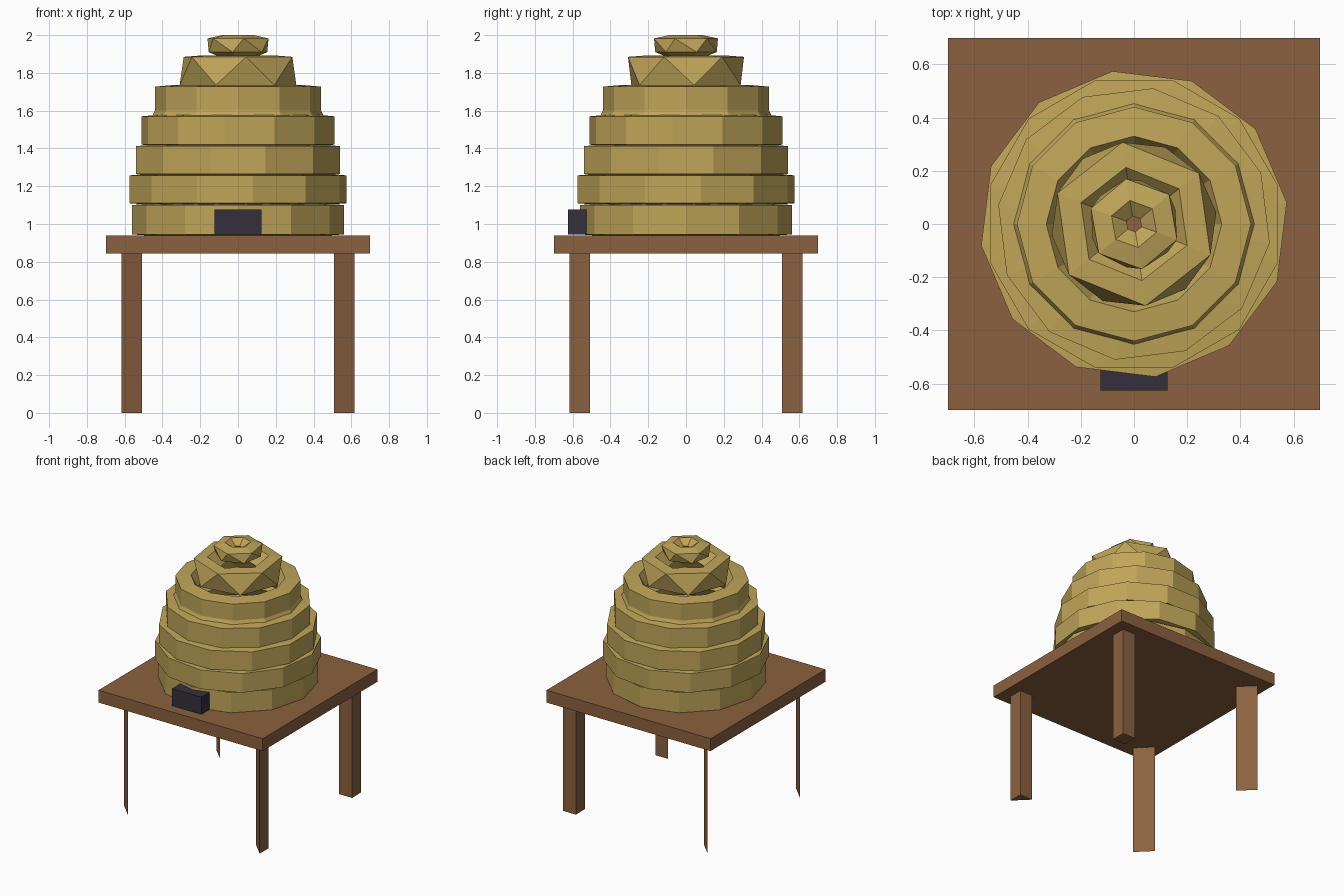
import bpy
from math import cos, sin, radians

if "Cube" in bpy.data.objects:
    bpy.data.objects.remove(bpy.data.objects["Cube"])


def material(name, rgb):
    m = bpy.data.materials.new(name)
    m.diffuse_color = (*rgb, 1)
    m.use_nodes = True
    m.node_tree.nodes["Principled BSDF"].inputs["Base Color"].default_value = m.diffuse_color
    return m


STRAW = material("straw", (0.53, 0.38, 0.10))
WOOD = material("wood", (0.26, 0.12, 0.05))
DARK = material("dark", (0.035, 0.03, 0.045))


def add_mesh(name, verts, faces, mat):
    me = bpy.data.meshes.new(name)
    me.from_pydata(verts, [], faces)
    me.materials.append(mat)
    ob = bpy.data.objects.new(name, me)
    bpy.context.collection.objects.link(ob)
    return ob


def prism(name, outline, z0, z1, mat):
    """Upright prism; a two-point outline gives a flat plate."""
    n = len(outline)
    verts = [(x, y, z) for z in (z0, z1) for x, y in outline]
    if n == 2:
        return add_mesh(name, verts, [(0, 1, 3, 2)], mat)
    faces = [(i, (i + 1) % n, n + (i + 1) % n, n + i) for i in range(n)]
    faces += [tuple(reversed(range(n))), tuple(range(n, 2 * n))]
    return add_mesh(name, verts, faces, mat)


def box(name, x0, x1, y0, y1, z0, z1, mat):
    return prism(name, [(x0, y0), (x1, y0), (x1, y1), (x0, y1)], z0, z1, mat)


def coil(name, sides, section):
    """Faceted ring; section is a closed loop of (radius, z, twist in degrees)."""
    verts, faces, m = [], [], len(section)
    for r, z, twist in section:
        for k in range(sides):
            a = radians(twist + 360 * k / sides)
            verts.append((r * cos(a), r * sin(a), z))
    for s in range(m):
        t = (s + 1) % m
        for k in range(sides):
            j = (k + 1) % sides
            a, b, c, d = s * sides + k, s * sides + j, t * sides + j, t * sides + k
            if section[s][2] == section[t][2]:
                faces.append((a, b, c, d))
            elif section[s][2] < section[t][2]:
                faces += [(a, b, d), (b, c, d)]
            else:
                faces += [(a, b, c), (a, c, d)]
    return add_mesh(name, verts, faces, STRAW)


# table top
box("table_top", -0.7, 0.7, -0.7, 0.7, 0.845, 0.94, WOOD)

# legs: one square, one triangular, two flat diagonal plates
I, O, H = 0.508, 0.617, 0.85
box("back_right_leg", I, O, I, O, 0, H, WOOD)
prism("front_right_leg", [(I, -I), (O, -O), (O, -I)], 0, H, WOOD)
prism("front_left_leg", [(-I, -O), (-O, -I)], 0, H, WOOD)
prism("back_left_leg", [(-I, I), (-O, O)], 0, H, WOOD)

# lower straw coils: radius, bottom, top, twist
for i, (r, z0, z1, tw) in enumerate([(0.56, 0.945, 1.10, 0),
                                     (0.58, 1.11, 1.257, 8),
                                     (0.56, 1.265, 1.412, 15),
                                     (0.515, 1.42, 1.57, 22)]):
    coil(f"straw_coil_{i + 1}", 12,
         [(r, z0, tw), (r, z1, tw), (r - 0.11, z1 + 0.01, tw),
          (r - 0.16, (z0 + z1) / 2, tw), (r - 0.11, z0 - 0.008, tw)])

# upper straw coils
coil("straw_coil_5", 12, [(0.46, 1.56, 0), (0.44, 1.60, 0), (0.44, 1.727, 0),
                          (0.33, 1.737, 0), (0.28, 1.65, 0), (0.33, 1.56, 0)])
coil("straw_coil_6", 6, [(0.312, 1.735, 8), (0.31, 1.885, 38),
                         (0.215, 1.892, 38), (0.13, 1.81, 38), (0.2, 1.72, 8)])
coil("straw_coil_7", 6, [(0.165, 1.91, 20), (0.172, 1.982, 40), (0.09, 2.0, 40),
                         (0.03, 1.96, 40), (0.09, 1.88, 20)])

# entrance
box("entrance", -0.125, 0.125, -0.625, -0.5, 0.945, 1.078, DARK)
